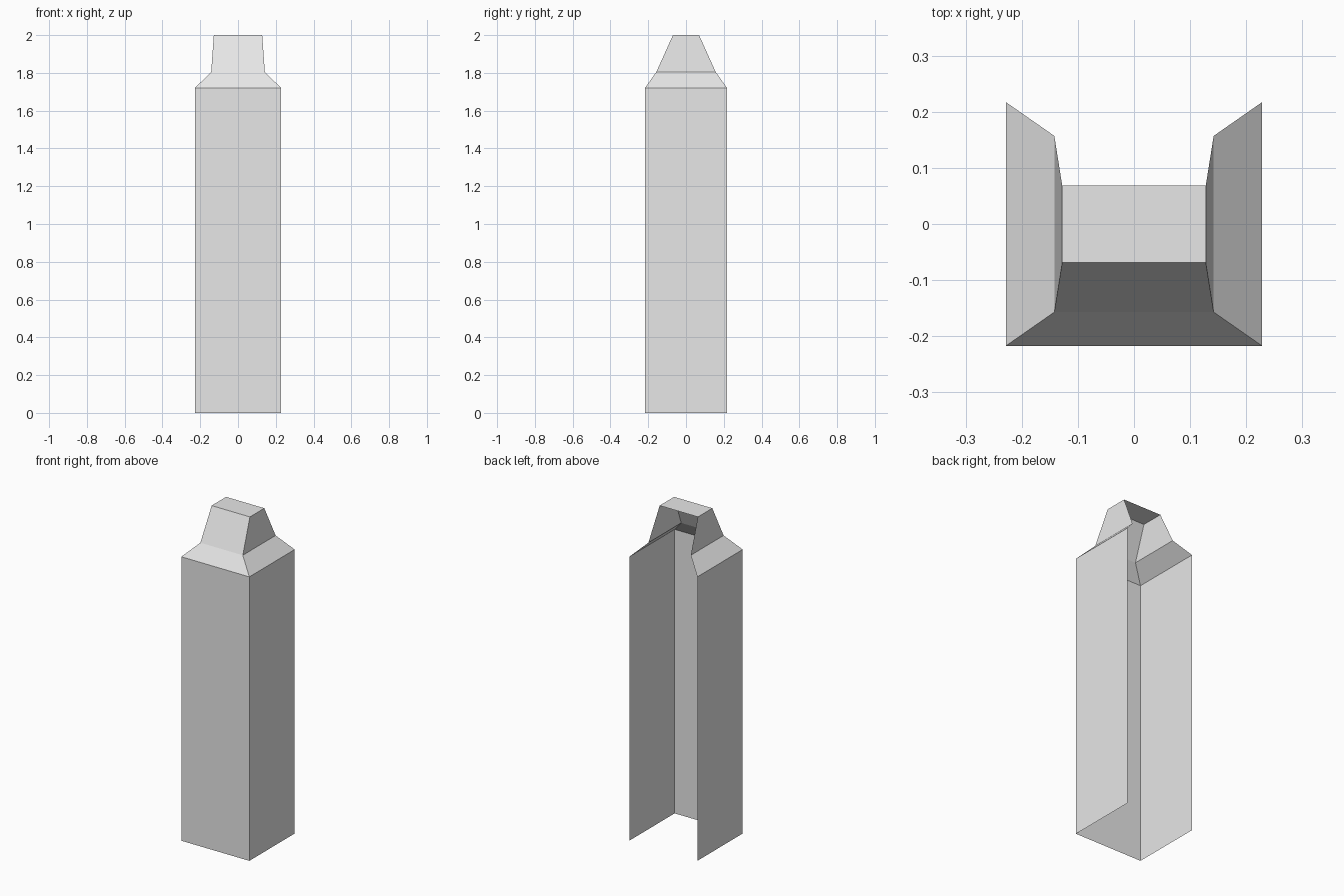
import bpy, bmesh

if "Cube" in bpy.data.objects:
    bpy.data.objects.remove(bpy.data.objects["Cube"])

# One plain material
grey = bpy.data.materials.new("light_grey")
grey.diffuse_color = (0.8, 0.8, 0.8, 1)
grey.use_nodes = True
grey.node_tree.nodes["Principled BSDF"].inputs["Base Color"].default_value = grey.diffuse_color

# Cross-section levels: half width, half depth, height
LEVELS = [
    (0.228, 0.217, 0.0),    # foot
    (0.228, 0.217, 1.72),   # top of the shaft
    (0.142, 0.157, 1.805),  # shoulder
    (0.128, 0.069, 2.0),    # cap
]


def make_part(name, levels, cap=False):
    """Thin shell through the levels, open at the back and the bottom."""
    bm = bmesh.new()
    # Each ring runs back left, front left, front right, back right
    rings = [[bm.verts.new((sx * hx, sy * hy, z))
              for sx, sy in ((-1, 1), (-1, -1), (1, -1), (1, 1))]
             for hx, hy, z in levels]
    for low, high in zip(rings, rings[1:]):
        for i in range(3):
            bm.faces.new((low[i], low[i + 1], high[i + 1], high[i]))
    if cap:
        bm.faces.new(rings[-1])
    mesh = bpy.data.meshes.new(name)
    bm.to_mesh(mesh)
    bm.free()
    mesh.materials.append(grey)
    obj = bpy.data.objects.new(name, mesh)
    bpy.context.collection.objects.link(obj)
    return obj


# Tall shaft, sloped shoulder, and tapered neck closed on top
make_part("shaft", LEVELS[0:2])
make_part("shoulder", LEVELS[1:3])
make_part("neck", LEVELS[2:4], cap=True)
